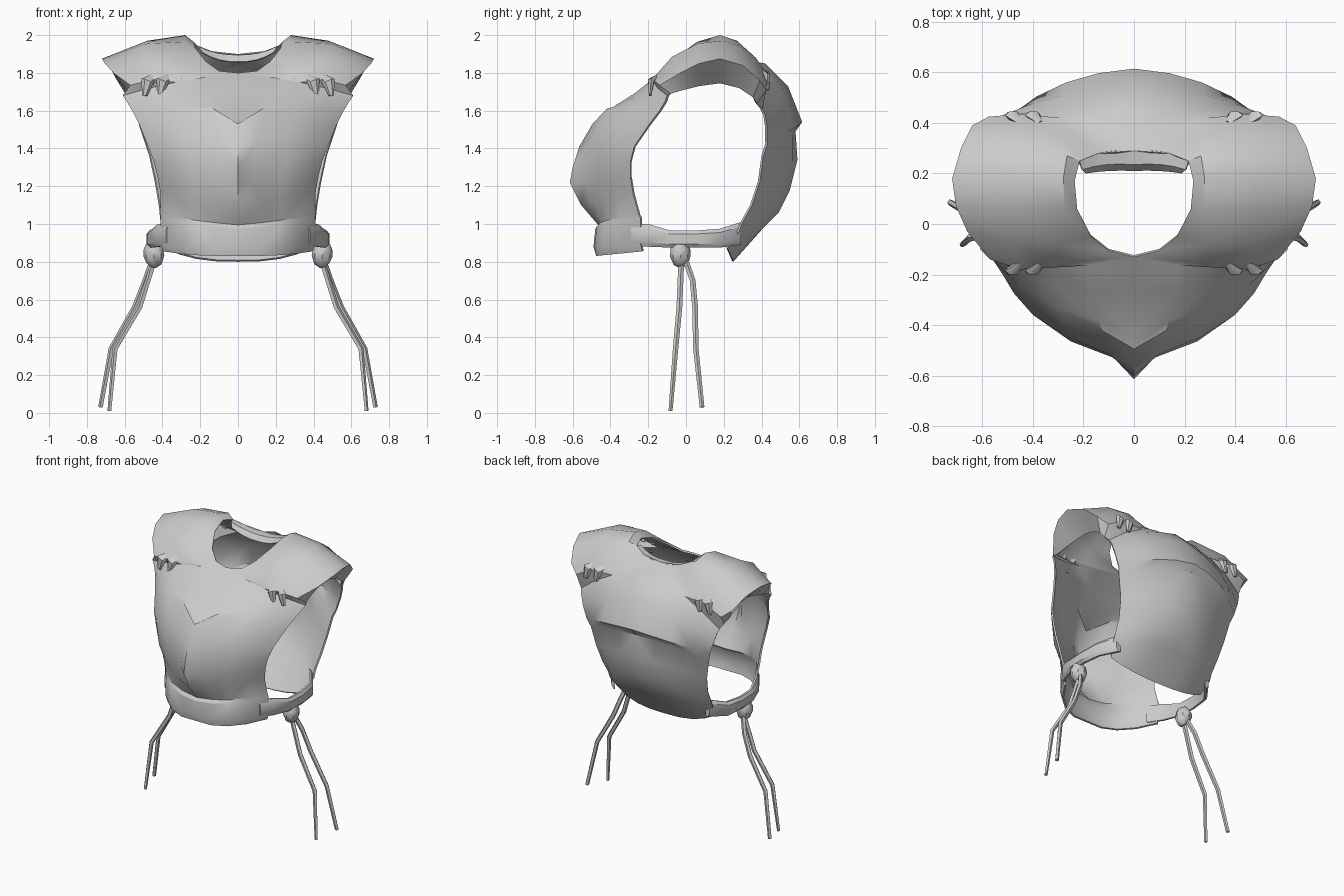
import bpy, bmesh, math
from mathutils import Vector

steel = bpy.data.materials.new("grey")
steel.diffuse_color = (0.6, 0.6, 0.6, 1)


def finish(ob, mirror=True, thick=0.0, angle=32):
    ob.data.materials.append(steel)
    bpy.ops.object.select_all(action='DESELECT')
    ob.select_set(True)
    bpy.context.view_layer.objects.active = ob
    if mirror:
        m = ob.modifiers.new("mirror", 'MIRROR')
        m.use_clip = True
        bpy.ops.object.modifier_apply(modifier="mirror")
    if thick:
        s = ob.modifiers.new("thickness", 'SOLIDIFY')
        s.thickness = thick
        s.offset = -1
        bpy.ops.object.modifier_apply(modifier="thickness")
    bpy.ops.object.shade_smooth_by_angle(angle=math.radians(angle))
    return ob


def mesh_object(name, verts, faces):
    me = bpy.data.meshes.new(name)
    me.from_pydata(verts, [], faces)
    ob = bpy.data.objects.new(name, me)
    bpy.context.collection.objects.link(ob)
    return ob


def sheet(name, rows, thick, cols=5):
    """Surface through rows of three points (inner, middle, outer) or of all points."""
    verts, faces = [], []
    for r in rows:
        if len(r) == cols:
            verts += [Vector(p) for p in r]
            continue
        a, b, c = (Vector(p) for p in r)
        for i in range(cols):
            t = i / (cols - 1)
            verts.append(a * (2*t - 1) * (t - 1) + b * 4*t * (1 - t) + c * t * (2*t - 1))
    for j in range(len(rows) - 1):
        for i in range(cols - 1):
            k = j * cols + i
            faces.append((k, k + 1, k + cols + 1, k + cols))
    return finish(mesh_object(name, verts, faces), thick=thick)


def tube(name, path, radii, sides=6, squash=1.0):
    """Closed tube along a path, mirrored to both sides."""
    verts, faces = [], []
    pts = [Vector(p) for p in path]
    for i, p in enumerate(pts):
        d = (pts[min(i + 1, len(pts) - 1)] - pts[max(i - 1, 0)]).normalized()
        u = d.cross(Vector((0, 1, 0)) if abs(d.y) < 0.8 else Vector((0, 0, 1))).normalized()
        v = d.cross(u)
        for k in range(sides):
            a = 2 * math.pi * k / sides
            verts.append(p + (u * math.cos(a) + v * math.sin(a) * squash) * radii[i])
    for i in range(len(pts) - 1):
        for k in range(sides):
            n = (k + 1) % sides
            faces.append((i*sides + k, i*sides + n, (i+1)*sides + n, (i+1)*sides + k))
    faces.append(tuple(reversed(range(sides))))
    faces.append(tuple((len(pts) - 1) * sides + k for k in range(sides)))
    return finish(mesh_object(name, verts, faces), angle=40)


# Front: waist band, ridged chest with notched upper edge
front = [
    ((0, -.475, .83), (.22, -.435, .835), (.395, -.23, .855)),
    ((0, -.49, .88), (.23, -.44, .88), (.41, -.24, .89)),
    ((0, -.48, .975), (.23, -.43, 1.0), (.41, -.24, 1.03)),
    ((0, -.465, .995), (.23, -.415, 1.02), (.41, -.25, 1.05)),
    ((0, -.555, 1.10), (.23, -.44, 1.13), (.41, -.28, 1.16)),
    ((0, -.615, 1.22), (.08, -.53, 1.22), (.24, -.465, 1.23), (.36, -.38, 1.24), (.425, -.295, 1.25)),
    ((0, -.60, 1.30), (.08, -.53, 1.30), (.25, -.465, 1.32), (.38, -.37, 1.33), (.445, -.295, 1.33)),
    ((0, -.565, 1.41), (.10, -.515, 1.43), (.26, -.45, 1.43), (.40, -.36, 1.42), (.475, -.275, 1.41)),
    ((0, -.495, 1.53), (.13, -.42, 1.61), (.28, -.39, 1.54), (.42, -.30, 1.53), (.52, -.20, 1.52)),
    ((0, -.45, 1.56), (.135, -.385, 1.62), (.30, -.33, 1.61), (.45, -.25, 1.60), (.56, -.14, 1.60)),
    ((0, -.27, 1.69), (.32, -.24, 1.69), (.59, -.11, 1.65)),
    ((0, -.13, 1.80), (.33, -.17, 1.75), (.61, -.10, 1.68)),
]
# Shoulders: neck edge, crest, top, flared rim, then under to the armhole
shoulder = [
    ((.10, -.105, 1.81), (.30, -.16, 1.775), (.45, -.18, 1.765), (.57, -.14, 1.735), (.60, -.08, 1.69)),
    ((.17, -.05, 1.86), (.30, -.08, 1.865), (.48, -.075, 1.885), (.66, -.03, 1.80), (.59, -.03, 1.705)),
    ((.225, .06, 1.93), (.275, .06, 1.965), (.48, .06, 1.955), (.705, .07, 1.85), (.58, .07, 1.73)),
    ((.235, .17, 1.965), (.28, .18, 2.0), (.48, .19, 1.97), (.72, .18, 1.875), (.57, .18, 1.745)),
    ((.215, .25, 1.945), (.265, .27, 1.97), (.46, .28, 1.945), (.685, .30, 1.84), (.575, .28, 1.72)),
    ((.14, .28, 1.915), (.28, .345, 1.89), (.46, .37, 1.88), (.64, .39, 1.76), (.585, .355, 1.67)),
]
back = [
    ((0, .29, 1.90), (.28, .385, 1.82), (.45, .435, 1.78), (.575, .425, 1.71), (.565, .375, 1.64)),
    ((0, .36, 1.86), (.29, .42, 1.78), (.55, .405, 1.61)),
    ((0, .42, 1.85), (.29, .45, 1.74), (.54, .42, 1.58)),
    ((0, .54, 1.73), (.28, .51, 1.65), (.52, .43, 1.51)),
    ((0, .615, 1.54), (.27, .56, 1.50), (.49, .43, 1.42)),
    ((0, .58, 1.49), (.26, .53, 1.45), (.47, .41, 1.36)),
    ((0, .59, 1.34), (.25, .52, 1.30), (.44, .39, 1.22)),
    ((0, .55, 1.18), (.24, .48, 1.15), (.42, .35, 1.10)),
    ((0, .49, 1.06), (.24, .43, 1.04), (.41, .30, 1.01)),
    ((0, .41, .98), (.24, .38, .97), (.41, .28, .96)),
    ((0, .25, .80), (.22, .245, .815), (.38, .22, .87)),
]
sheet("breastplate_shoulders_and_back", front + shoulder + back, 0.012)

# Rolled collar, turned in at the back of the neck
sheet("collar_roll", [
    ((0, .21, 1.86), (.10, .21, 1.87), (.19, .20, 1.91)),
    ((0, .235, 1.895), (.11, .235, 1.905), (.205, .215, 1.94)),
    ((0, .29, 1.90), (.12, .285, 1.91), (.215, .25, 1.945)),
], 0.008)

# Pinched fastening tabs at both ends of the shoulders
for label, y, z, s in (("front", -.185, 1.755, -1), ("rear", .43, 1.785, 1)):
    for n, x in enumerate((.40, .48)):
        tube(f"{label}_tab_{n + 1}",
             [(x - .03, y - s * .03, z + .02), (x, y, z), (x + .015, y + s * .005, z - .075)],
             [.02, .034, .014], sides=6, squash=.55)

# Side straps joining the two halves at the waist
strap = [(.365, -.29, .94, .06), (.425, -.20, .94, .06), (.465, -.08, .92, .045),
         (.47, .05, .92, .045), (.455, .18, .925, .05), (.375, .29, .95, .06)]
verts, faces = [], []
for x, y, z, h in strap:
    verts += [(x, y, z - h), (x + .015, y, z - h * .6), (x + .015, y, z + h * .6),
              (x, y, z + h), (x - .015, y, z + h), (x - .015, y, z - h)]
for i in range(len(strap) - 1):
    for k in range(6):
        n = (k + 1) % 6
        faces.append((i*6 + k, i*6 + 6 + k, i*6 + 6 + n, i*6 + n))
faces += [tuple(range(6)), tuple(len(verts) - 1 - k for k in range(6))]
finish(mesh_object("side_straps", verts, faces))

# Knots under the straps, with loose cords
tube("knots", [(.46, -.03, .90), (.45, -.03, .87), (.445, -.03, .83), (.445, -.025, .79), (.45, -.02, .775)],
     [.03, .052, .055, .04, .02], sides=8)
tube("front_cords", [(.445, -.025, .80), (.52, -.035, .56), (.65, -.055, .34), (.68, -.082, .01)],
     [.016, .016, .015, .011], sides=5)
tube("rear_cords", [(.455, .0, .80), (.49, .035, .70), (.545, .048, .56), (.67, .052, .34), (.727, .085, .03)],
     [.016, .016, .016, .015, .013], sides=5)
